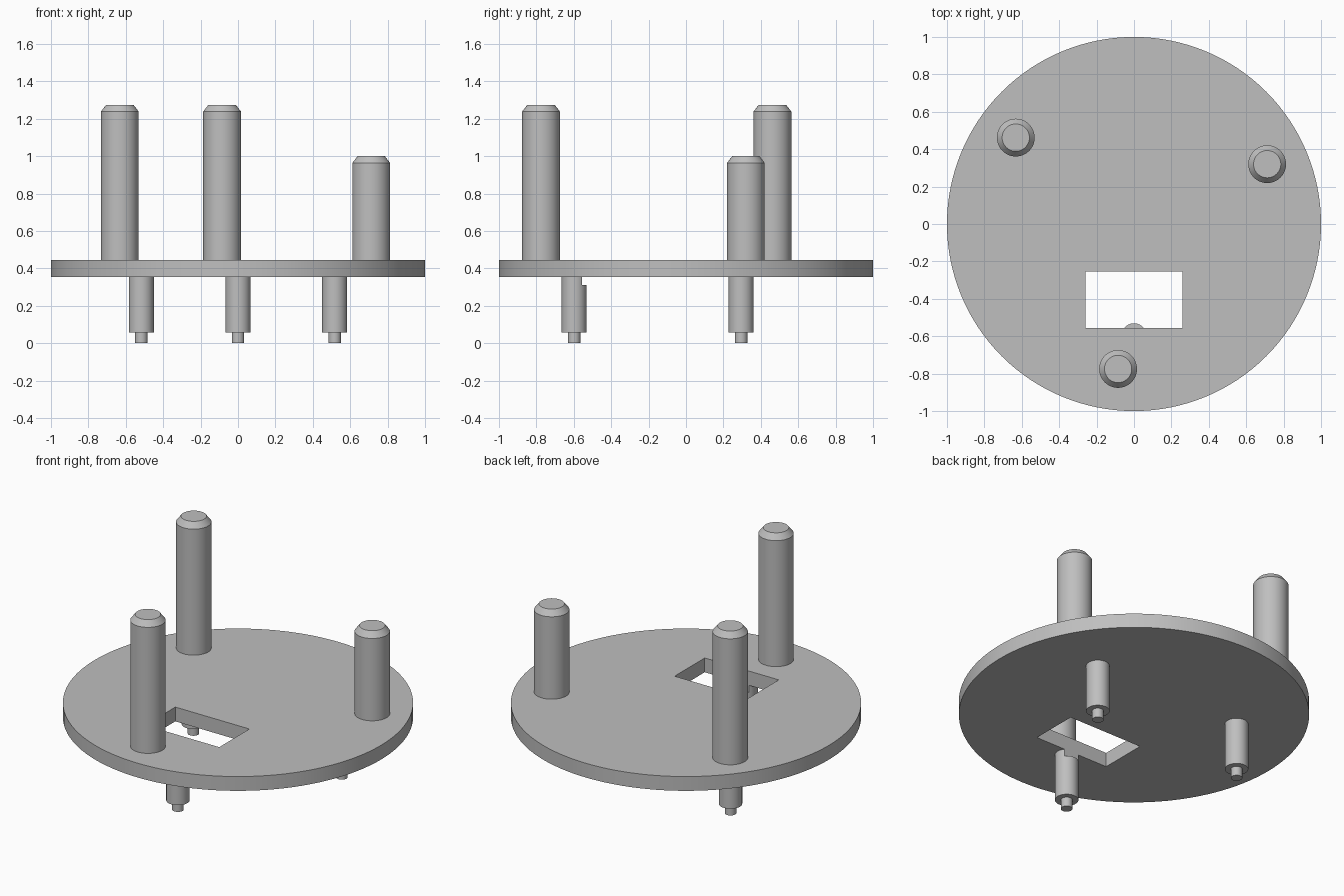
import bpy, bmesh, math

if "Cube" in bpy.data.objects:
    bpy.data.objects.remove(bpy.data.objects["Cube"])

grey = bpy.data.materials.new("light grey")
grey.diffuse_color = (0.52, 0.52, 0.52, 1)
grey.use_nodes = True
grey.node_tree.nodes["Principled BSDF"].inputs["Base Color"].default_value = grey.diffuse_color


def lathe(name, profile, x=0, y=0, segments=48):
    """Closed turned part from (radius, z) pairs, bottom to top."""
    bm = bmesh.new()
    rings = []
    for r, z in profile:
        rings.append([bm.verts.new((r * math.cos(2 * math.pi * i / segments),
                                    r * math.sin(2 * math.pi * i / segments), z))
                      for i in range(segments)])
    for a, b in zip(rings, rings[1:]):
        for i in range(segments):
            j = (i + 1) % segments
            bm.faces.new((a[i], a[j], b[j], b[i]))
    bm.faces.new(rings[0][::-1])
    bm.faces.new(rings[-1])
    mesh = bpy.data.meshes.new(name)
    bm.to_mesh(mesh)
    bm.free()
    mesh.materials.append(grey)
    ob = bpy.data.objects.new(name, mesh)
    ob.location = (x, y, 0)
    bpy.context.collection.objects.link(ob)
    return ob


def select(ob):
    bpy.ops.object.select_all(action='DESELECT')
    ob.select_set(True)
    bpy.context.view_layer.objects.active = ob


def cut(ob, cutter):
    mod = ob.modifiers.new("window_cut", 'BOOLEAN')
    mod.operation = 'DIFFERENCE'
    mod.solver = 'EXACT'
    mod.object = cutter
    select(ob)
    bpy.ops.object.modifier_apply(modifier=mod.name)


# Round base plate
plate = lathe("base_plate", [(1, 0.355), (1, 0.445)], segments=128)
parts = [plate]

# Upright posts with chamfered tops
for name, x, y, top in (("left_post", -0.632, 0.462, 1.275),
                        ("front_post", -0.085, -0.775, 1.275),
                        ("right_post", 0.712, 0.32, 1.0)):
    parts.append(lathe(name, [(0.101, 0.44), (0.101, top - 0.036), (0.073, top)], x, y))

# Stepped feet below the plate
feet = {}
for name, x, y in (("left_foot", -0.517, 0.295),
                   ("front_foot", 0, -0.598),
                   ("right_foot", 0.517, 0.295)):
    feet[name] = lathe(name, [(0.033, 0), (0.033, 0.058), (0.067, 0.058), (0.067, 0.36)], x, y)
parts += feet.values()

# Rectangular window, which also notches the front foot
bpy.ops.mesh.primitive_cube_add(size=1, location=(0, -0.405, 0.411))
cutter = bpy.context.object
cutter.name = "window_cutter"
cutter.scale = (0.516, 0.3, 0.2)
cutter.hide_render = True
bpy.context.view_layer.update()
cut(plate, cutter)
cut(feet["front_foot"], cutter)
bpy.data.objects.remove(cutter)

for ob in parts:
    select(ob)
    bpy.ops.object.shade_smooth_by_angle(angle=math.radians(30))
